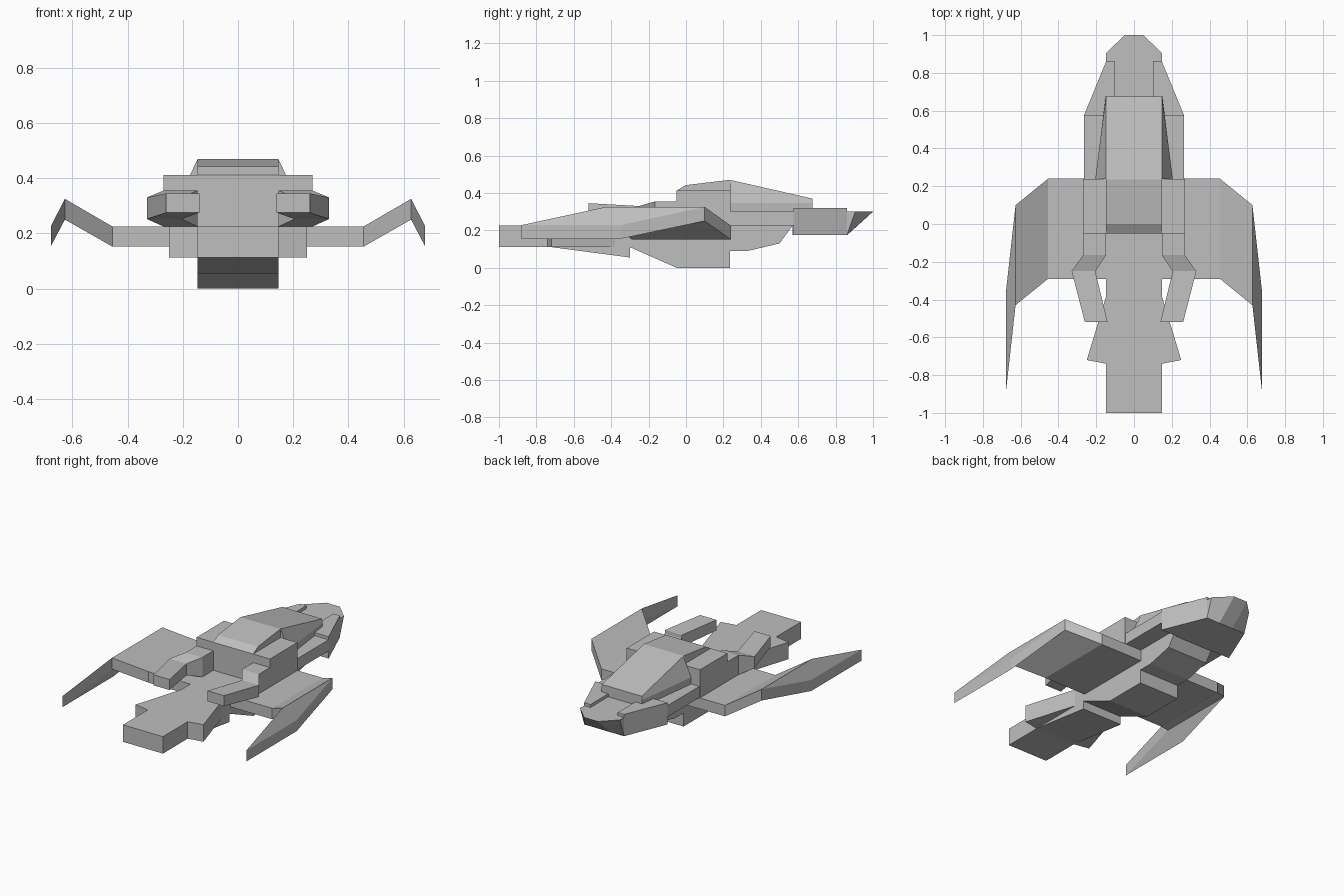
import bpy

cube = bpy.data.objects.get("Cube")
if cube:
    bpy.data.objects.remove(cube, do_unlink=True)

grey = bpy.data.materials.new("hull grey")
grey.use_nodes = True
grey.diffuse_color = (0.52, 0.52, 0.52, 1)
bsdf = next(n for n in grey.node_tree.nodes if n.type == 'BSDF_PRINCIPLED')
bsdf.inputs["Base Color"].default_value = (0.52, 0.52, 0.52, 1)


def loft(name, rings, mirror=False):
    """Skin matching rings of points, cap both ends, optionally mirror in x."""
    n = len(rings[0])
    verts = [p for ring in rings for p in ring]
    faces = [tuple(range(n)), tuple(range(len(verts) - n, len(verts)))]
    for r in range(len(rings) - 1):
        for i in range(n):
            j = (i + 1) % n
            a, b = r * n, (r + 1) * n
            faces.append((a + i, a + j, b + j, b + i))
    mesh = bpy.data.meshes.new(name)
    mesh.from_pydata(verts, [], faces)
    mesh.materials.append(grey)
    obj = bpy.data.objects.new(name, mesh)
    bpy.context.collection.objects.link(obj)
    if mirror:
        mod = obj.modifiers.new("Mirror", 'MIRROR')
        mod.use_mirror_merge = False
    # outward normals
    import bmesh
    bm = bmesh.new()
    bm.from_mesh(mesh)
    bmesh.ops.recalc_face_normals(bm, faces=bm.faces)
    bm.to_mesh(mesh)
    bm.free()
    return obj


def side_profile(name, profile, half):
    """Extrude a (y, z) profile across the width."""
    return loft(name, [[(x, y, z) for y, z in profile] for x in (-half, half)])


def plan(name, outline, z0, z1, mirror=False):
    """Extrude an (x, y) outline upward."""
    return loft(name, [[(x, y, z) for x, y in outline] for z in (z0, z1)], mirror)


def rect(x0, x1, y, z0, z1):
    return [(x0, y, z0), (x1, y, z0), (x1, y, z1), (x0, y, z1)]


def chord(x, y0, y1, z0, z1):
    return [(x, y0, z0), (x, y1, z0), (x, y1, z1), (x, y0, z1)]


W = 0.147   # half width of the central hull

# Tail deck with flared shoulders
half = [(W, -1), (W, -0.74), (0.25, -0.72), (W, -0.38), (W, -0.25)]
plan("tail_deck", half + [(-x, y) for x, y in reversed(half)], 0.112, 0.225)

# Wedge under the tail
side_profile("tail_wedge", [(-0.74, 0.113), (-0.3, 0.055), (-0.3, 0.113)], W)

# Belly and keel
side_profile("belly", [(-0.3, 0.225), (-0.3, 0.11), (-0.05, 0), (0.235, 0),
                       (0.235, 0.09), (0.33, 0.09), (0.5, 0.13),
                       (0.57, 0.225)], W)

# Shoulder block and the blocks behind it
loft("shoulder_block", [rect(-0.27, 0.27, y, 0.225, 0.412) for y in (-0.05, 0.238)])
loft("rear_block", [rect(W, 0.27, y, 0.223, 0.355) for y in (-0.165, -0.05)], True)

# Forward hull and swept cheeks
loft("forward_hull", [rect(-0.265, 0.265, y, 0.225, 0.3) for y in (0.238, 0.575)])
plan("cheek", [(0.1, 0.575), (0.265, 0.575), (W, 0.862), (0.1, 0.862)],
     0.175, 0.32, True)

# Nose with chamfered, undercut tip
nose_low = [(-W, 0.57), (W, 0.57), (W, 0.86), (0.05, 0.862), (-0.05, 0.862), (-W, 0.86)]
nose_top = [(-W, 0.57), (W, 0.57), (W, 0.905), (0.05, 1), (-0.05, 1), (-W, 0.905)]
loft("nose", [[(x, y, 0.175) for x, y in nose_low],
              [(x, y, 0.3) for x, y in nose_top]])

# Canopy spine, with sloping side skirts in front
side_profile("canopy", [(-0.05, 0.4), (-0.05, 0.412), (0, 0.442), (0.235, 0.47),
                        (0.675, 0.37), (0.675, 0.3), (0, 0.3)], W)
loft("canopy_skirt", [
    [(0.1, 0.238, 0.3), (0.205, 0.238, 0.3), (0.205, 0.238, 0.345), (W, 0.238, 0.468)],
    [(0.1, 0.675, 0.3), (0.15, 0.675, 0.3), (0.15, 0.675, 0.345), (W, 0.675, 0.369)],
], True)

# Bent engine pods
loft("engine_pod", [rect(W, 0.27, -0.165, 0.225, 0.355),
                    rect(0.205, 0.33, -0.25, 0.252, 0.33),
                    rect(0.14, 0.26, -0.52, 0.275, 0.345)], True)

# Wings: flat root, raised outer panel, drooping swept tip
loft("wing", [chord(0.1, -0.29, 0.24, 0.152, 0.225),
              chord(0.455, -0.29, 0.24, 0.152, 0.225),
              chord(0.627, -0.43, 0.1, 0.25, 0.325),
              chord(0.677, -0.88, -0.35, 0.155, 0.228)], True)
